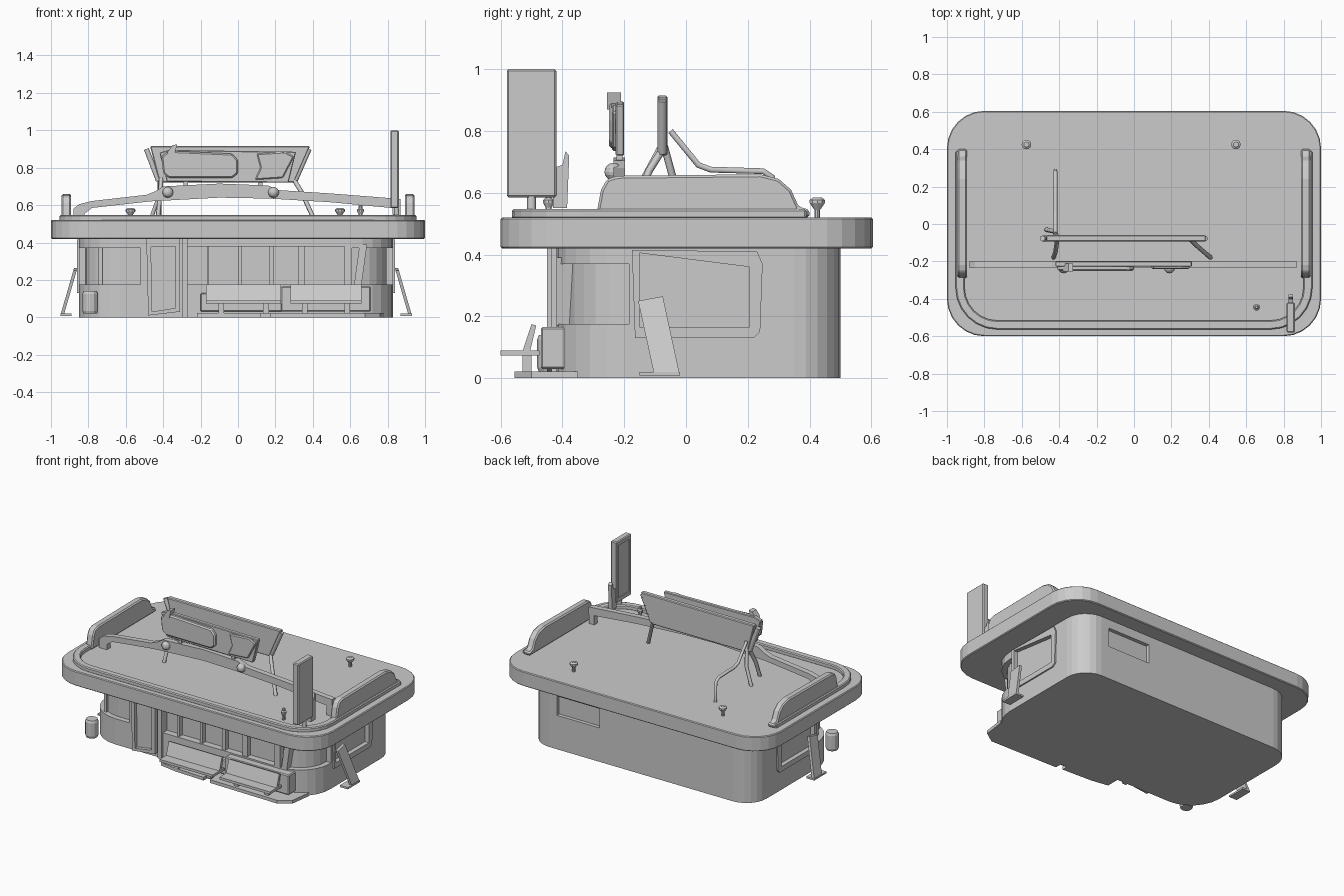
import bpy, bmesh, math
from mathutils import Vector

if "Cube" in bpy.data.objects:
    bpy.data.objects.remove(bpy.data.objects["Cube"])


def prism(name, pts, axis, a, b, bevel=0.0):
    """Extrude a 2D outline along an axis: x -> (y,z), y -> (x,z), z -> (x,y)."""
    place = {'x': lambda p, t: (t, p[0], p[1]),
             'y': lambda p, t: (p[0], t, p[1]),
             'z': lambda p, t: (p[0], p[1], t)}[axis]
    bm = bmesh.new()
    lo = [bm.verts.new(place(p, a)) for p in pts]
    hi = [bm.verts.new(place(p, b)) for p in pts]
    n = len(pts)
    bm.faces.new(lo)
    bm.faces.new(hi)
    for i in range(n):
        j = (i + 1) % n
        bm.faces.new((lo[i], lo[j], hi[j], hi[i]))
    bmesh.ops.recalc_face_normals(bm, faces=bm.faces[:])
    me = bpy.data.meshes.new(name)
    bm.to_mesh(me)
    bm.free()
    ob = bpy.data.objects.new(name, me)
    bpy.context.collection.objects.link(ob)
    if bevel:
        m = ob.modifiers.new("bevel", 'BEVEL')
        m.width, m.segments, m.limit_method = bevel, 1, 'ANGLE'
    return ob


def box(name, x0, x1, y0, y1, z0, z1, bevel=0.0):
    return prism(name, [(x0, y0), (x1, y0), (x1, y1), (x0, y1)], 'z', z0, z1, bevel)


def arc(cx, cy, r, a0, a1, n=6):
    return [(cx + r * math.cos(math.radians(a0 + (a1 - a0) * i / n)),
             cy + r * math.sin(math.radians(a0 + (a1 - a0) * i / n))) for i in range(n + 1)]


def rounded(x0, x1, y0, y1, rf, rb):
    return (arc(x0 + rf, y0 + rf, rf, 180, 270) + arc(x1 - rf, y0 + rf, rf, 270, 360)
            + arc(x1 - rb, y1 - rb, rb, 0, 90) + arc(x0 + rb, y1 - rb, rb, 90, 180))


def strip(name, path, d0, d1, z0, z1, bevel=0.0):
    """Wall following a path function that takes an outward offset."""
    return prism(name, path(d1) + path(d0)[::-1], 'z', z0, z1, bevel)


def cut(ob, cutters):
    for c in cutters:
        m = ob.modifiers.new("cut", 'BOOLEAN')
        m.operation, m.object, m.solver = 'DIFFERENCE', c, 'EXACT'
        c.hide_render = True
        c.hide_viewport = False
        c.display_type = 'WIRE'


def lathe(name, loc, profile, n=10):
    """Round part from (radius, height) rings."""
    bm = bmesh.new()
    rings = [[bm.verts.new((loc[0] + r * math.cos(2 * math.pi * i / n),
                            loc[1] + r * math.sin(2 * math.pi * i / n), loc[2] + z))
              for i in range(n)] for r, z in profile]
    bm.faces.new(rings[0][::-1])
    bm.faces.new(rings[-1])
    for p, q in zip(rings, rings[1:]):
        for i in range(n):
            j = (i + 1) % n
            bm.faces.new((p[i], p[j], q[j], q[i]))
    me = bpy.data.meshes.new(name)
    bm.to_mesh(me)
    bm.free()
    bpy.context.collection.objects.link(bpy.data.objects.new(name, me))


def tube(name, pts, r=0.012):
    cu = bpy.data.curves.new(name, 'CURVE')
    cu.dimensions, cu.bevel_depth, cu.bevel_resolution, cu.use_fill_caps = '3D', r, 1, True
    sp = cu.splines.new('POLY')
    sp.points.add(len(pts) - 1)
    for p, c in zip(sp.points, pts):
        p.co = (*c, 1)
    ob = bpy.data.objects.new(name, cu)
    bpy.context.collection.objects.link(ob)
    bpy.ops.object.select_all(action='DESELECT')
    ob.select_set(True)
    bpy.context.view_layer.objects.active = ob
    bpy.ops.object.convert(target='MESH')


# building body with window recesses
X0, X1, YF, YB, R = -0.85, 0.83, -0.42, 0.50, 0.22
body = prism("body", rounded(X0, X1, YF, YB, R, 0.15), 'z', 0, 0.43)
left_corner = lambda d: ([(X0 - d, -0.185)] + arc(X0 + R, YF + R, R + d, 180, 270) + [(-0.52, YF - d)])
right_corner = lambda d: (arc(X1 - R, YF + R, R + d, 270, 360) + [(X1 + d, -0.185)])
cutters = [strip("cut_left_corner", left_corner, -0.035, 0.05, 0.175, 0.37),
           strip("cut_right_corner", right_corner, -0.035, 0.05, 0.175, 0.37),
           box("cut_front_windows", -0.27, 0.57, -0.5, -0.375, 0.175, 0.38),
           box("cut_back_window", 0.30, 0.62, 0.475, 0.6, 0.23, 0.36)]
side_hole = [(-0.15, 0.165), (0.205, 0.165), (0.205, 0.36), (-0.15, 0.405)]
side_rim = [(-0.165, 0.13), (0.22, 0.13), (0.24, 0.15), (0.248, 0.37), (0.23, 0.41), (-0.175, 0.415)]

# side window frames
for nm, s, x in (("left", -1, X0), ("right", 1, X1)):
    hole = prism("cut_side_" + nm, side_hole, 'x', x - s * 0.02, x + s * 0.06)
    frame = prism("side_window_frame_" + nm, side_rim, 'x', x - s * 0.01, x + s * 0.01)
    cut(frame, [hole])
    cutters.append(hole)
cut(body, cutters)

# posts and mullions of the glazing
for i, (x, w) in enumerate([(-0.16, 0.012), (0.01, 0.02), (0.18, 0.025), (0.34, 0.035)]):
    box(f"mullion_{i}", x - w / 2, x + w / 2, -0.41, -0.37, 0.17, 0.385)
prism("front_pillar", [(0.62, 0.17), (0.66, 0.17), (0.69, 0.39), (0.65, 0.39)], 'y', -0.42, -0.35)
box("left_pillar", -0.745, -0.725, -0.375, -0.33, 0.17, 0.375)

# entrance door
door = prism("door_frame", [(-0.48, 0.01), (-0.31, 0.03), (-0.31, 0.42), (-0.49, 0.42)], 'y', -0.45, -0.40)
cut(door, [prism("cut_door", [(-0.46, 0.03), (-0.335, 0.05), (-0.335, 0.38), (-0.465, 0.375)],
                 'y', -0.5, -0.425)])
box("door_jamb", -0.30, -0.27, -0.435, -0.40, 0.0, 0.42)

# front counter, benches and step
box("counter", 0.23, 0.71, -0.47, -0.38, 0.03, 0.165, 0.006)
box("counter_left", -0.2, 0.24, -0.45, -0.40, 0.03, 0.13, 0.006)
prism("front_step", [(-0.22, -0.40), (-0.22, -0.51), (-0.10, -0.53), (0.12, -0.54), (0.12, -0.50),
                     (0.17, -0.50), (0.17, -0.545), (0.68, -0.555), (0.76, -0.50), (0.78, -0.35)],
      'z', 0.0, 0.022)
for nm, x0, x1 in (("left", -0.17, 0.23), ("right", 0.28, 0.66)):
    box("bench_seat_" + nm, x0, x1, -0.60, -0.475, 0.073, 0.09)
    prism("bench_back_" + nm, [(-0.53, 0.085), (-0.505, 0.085), (-0.485, 0.17), (-0.50, 0.175)],
          'x', x0, x1)
    for k in (0.2, 0.8):
        x = x0 + (x1 - x0) * k
        box("bench_leg_" + nm, x - 0.015, x + 0.015, -0.53, -0.50, 0.02, 0.075)

# leaning boards on both sides
for nm, s, x in (("left", -1, X0), ("right", 1, X1)):
    board = prism("leaning_board_" + nm, [(-0.155, 0.25), (-0.075, 0.265), (-0.02, 0.01), (-0.105, 0.02)],
                  'x', x + s * 0.008, x + s * 0.026)
    for v in board.data.vertices:
        v.co.x += s * (0.265 - v.co.z) * 0.29
    box("board_foot_" + nm, x + s * 0.04, x + s * 0.10, -0.15, -0.02, 0.008, 0.02)

# barrel
lathe("barrel", (-0.79, -0.44, 0.02), [(0.036, 0), (0.042, 0.015), (0.042, 0.105), (0.036, 0.12)], 12)

# roof slab and raised front lip
prism("roof", rounded(-1, 1, -0.6, 0.605, 0.2, 0.2), 'z', 0.42, 0.52, 0.005)
lip = lambda d: ([(-0.93 - d, 0.39)] + arc(-0.73, -0.34, 0.2 + d, 180, 270)
                 + arc(0.73, -0.34, 0.2 + d, 270, 360) + [(0.93 + d, 0.39)])
strip("roof_lip", lip, -0.024, 0.024, 0.515, 0.547, 0.006)

# side parapets
for s in (-1, 1):
    prism("parapet_left" if s < 0 else "parapet_right",
          [(-0.29, 0.53), (-0.275, 0.61), (-0.255, 0.645), (-0.22, 0.655), (0.24, 0.66), (0.30, 0.645),
           (0.34, 0.61), (0.365, 0.555), (0.40, 0.545), (0.40, 0.52), (-0.29, 0.52)],
          'x', s * 0.893, s * 0.943, 0.008)

# arched beam across the roof
prism("roof_beam", [(-0.88, 0.52), (-0.88, 0.58), (-0.85, 0.605), (-0.78, 0.622), (-0.49, 0.655),
                    (-0.44, 0.675), (-0.40, 0.70), (-0.1, 0.715), (0.16, 0.705), (0.22, 0.68),
                    (0.50, 0.662), (0.87, 0.633), (0.87, 0.58), (0.5, 0.615), (0.17, 0.635),
                    (-0.1, 0.64), (-0.47, 0.62), (-0.78, 0.585), (-0.82, 0.555), (-0.82, 0.52)],
      'y', -0.235, -0.198)
box("beam_end_post", 0.83, 0.87, -0.235, -0.2, 0.52, 0.6)
for x in (-0.375, 0.19):
    bpy.ops.mesh.primitive_uv_sphere_add(segments=12, ring_count=8, radius=0.029, location=(x, -0.235, 0.668))
    bpy.context.object.name = "beam_lamp"

# layered sign above the beam
prism("sign_back", [(-0.42, 0.88), (-0.37, 0.895), (0.31, 0.885), (0.27, 0.72), (-0.38, 0.725)],
      'y', -0.228, -0.20, 0.004)
prism("sign_panel_left", [(-0.41, 0.86), (-0.37, 0.89), (-0.03, 0.875), (0.0, 0.84), (0.0, 0.77),
                          (-0.03, 0.745), (-0.37, 0.745), (-0.40, 0.77)], 'y', -0.25, -0.22, 0.008)
prism("sign_panel_right", [(0.10, 0.875), (0.25, 0.885), (0.30, 0.86), (0.24, 0.745), (0.09, 0.735),
                           (0.12, 0.80)], 'y', -0.24, -0.22, 0.006)
prism("sign_clip", [(-0.38, 0.88), (-0.35, 0.92), (-0.325, 0.925), (-0.34, 0.87)], 'y', -0.255, -0.21)
for x in (-0.28, 0.12):
    box("sign_post", x - 0.012, x + 0.012, -0.225, -0.205, 0.69, 0.74)

# billboard and its struts
prism("billboard", [(-0.47, 0.915), (0.385, 0.915), (0.30, 0.72), (-0.42, 0.72)], 'y', -0.093, -0.06, 0.005)
tube("billboard_edge_left", [(-0.49, -0.077, 0.90), (-0.425, -0.077, 0.73)], 0.016)
tube("billboard_edge_right", [(0.38, -0.077, 0.90), (0.305, -0.077, 0.73)], 0.016)
tube("rear_strut", [(-0.42, -0.05, 0.80), (-0.42, 0.04, 0.69), (-0.42, 0.08, 0.675), (-0.42, 0.25, 0.67),
                    (-0.42, 0.28, 0.65), (-0.42, 0.285, 0.515)], 0.011)
tube("left_leg", [(-0.41, -0.07, 0.75), (-0.425, -0.04, 0.64), (-0.47, -0.03, 0.515)])
tube("left_front_leg", [(-0.41, -0.08, 0.75), (-0.42, -0.15, 0.62), (-0.43, -0.18, 0.515)])
tube("right_leg", [(0.29, -0.07, 0.75), (0.34, -0.12, 0.67), (0.41, -0.18, 0.515)])

# upright blade sign with bracket
blade = box("blade_sign", 0.815, 0.86, -0.58, -0.42, 0.585, 1.0, 0.006)
cut(blade, [box("cut_blade_sign", 0.7, 0.822, -0.56, -0.44, 0.615, 0.97)])
prism("blade_bracket", [(-0.43, 0.55), (-0.385, 0.55), (-0.378, 0.72), (-0.39, 0.735), (-0.40, 0.69),
                        (-0.43, 0.68)], 'x', 0.825, 0.85)
tube("blade_post", [(0.845, -0.50, 0.60), (0.85, -0.50, 0.53)], 0.015)

# mushroom vents
for x, y, z in ((-0.575, 0.425, 0.515), (0.545, 0.425, 0.515), (0.655, -0.445, 0.515)):
    k = 1 if y > 0 else 0.7
    lathe("roof_vent", (x, y, z), [(0.010 * k, 0), (0.010 * k, 0.03), (0.026 * k, 0.052),
                                   (0.026 * k, 0.062), (0.014 * k, 0.07)])
box("small_vent_post", 0.645, 0.665, -0.455, -0.435, 0.52, 0.6, 0.004)

# apply cuts so the result is plain mesh, then drop the cutters
for ob in list(bpy.data.objects):
    for m in list(ob.modifiers):
        bpy.context.view_layer.objects.active = ob
        bpy.ops.object.modifier_apply(modifier=m.name)
for ob in [o for o in bpy.data.objects if o.name.startswith("cut_")]:
    bpy.data.objects.remove(ob)
